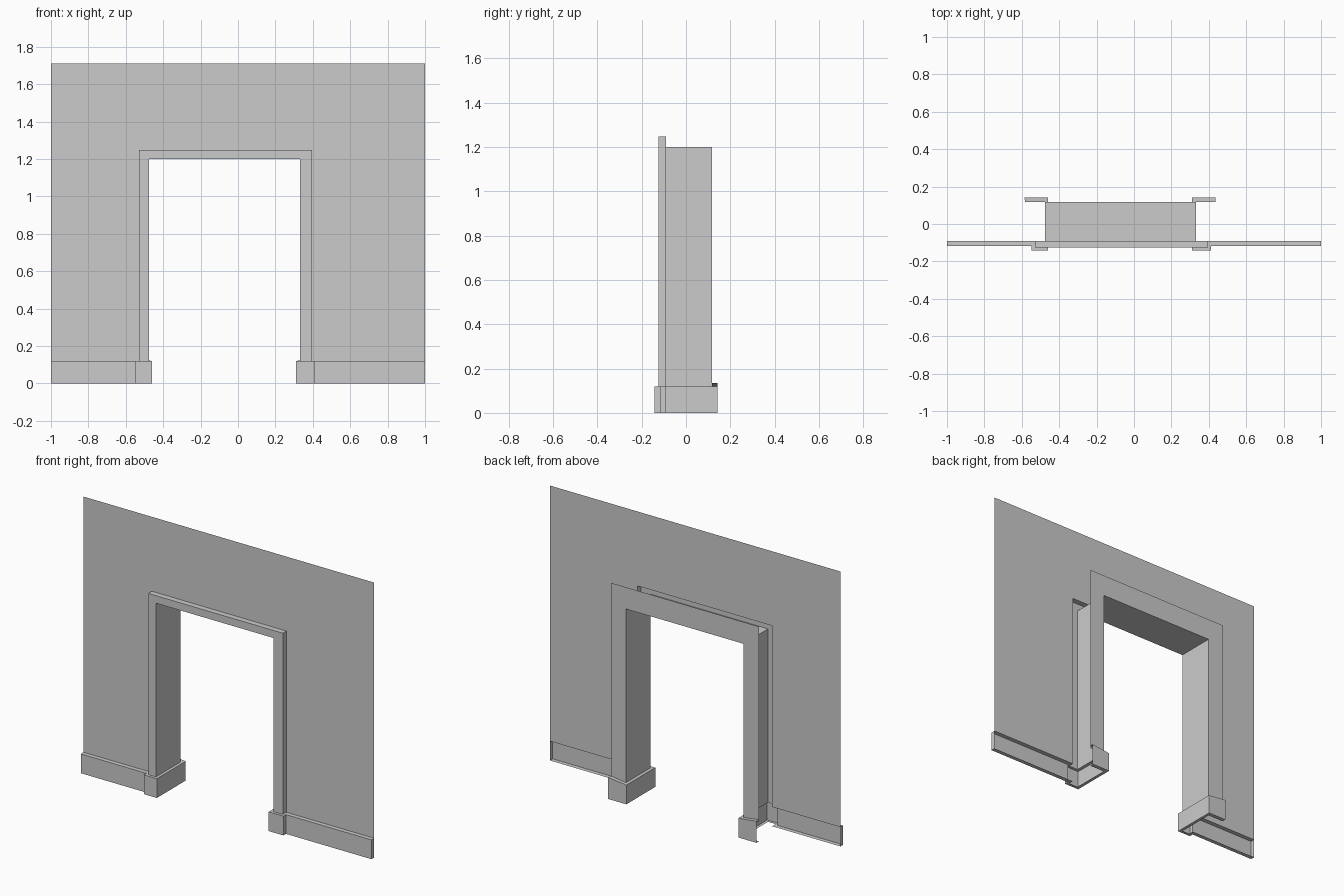
import bpy

if "Cube" in bpy.data.objects:
    bpy.data.objects.remove(bpy.data.objects["Cube"])

BASE = 0.12  # height of the skirting band


def make_object(name, verts, faces):
    mesh = bpy.data.meshes.new(name)
    mesh.from_pydata(verts, [], faces)
    mesh.update()
    obj = bpy.data.objects.new(name, mesh)
    bpy.context.collection.objects.link(obj)
    return obj


def arch_ring(x0, x1, top, y):
    """Open doorway-shaped outline: up the left, across, down the right."""
    return [(x0, y, BASE), (x0, y, top), (x1, y, top), (x1, y, BASE)]


def arch_band(name, *rings):
    """Join successive doorway outlines with quads."""
    verts = [p for ring in rings for p in arch_ring(*ring)]
    faces = []
    for r in range(len(rings) - 1):
        for i in range(3):
            a, b = r * 4 + i, r * 4 + i + 4
            faces.append((a + 1, a, b, b + 1))
    return make_object(name, verts, faces)


def skirting(name, inner, outer, flip):
    """Open-backed band following the wall path, with ledge, foot and end cap."""
    n = len(inner)
    verts = []
    for i, (a, b) in enumerate(zip(inner, outer)):
        top = 0.134 if i == n - 1 else BASE
        verts += [(*a, 0), (*b, 0), (*b, top), (*a, top)]
    faces = [(3, 0, 1, 2)]  # cap at the wall end
    for i in range(n - 1):
        for k in range(3):
            a = i * 4 + k
            faces.append((a, a + 4, a + 5, a + 1))
    if flip:
        faces = [f[::-1] for f in faces]
    return make_object(name, verts, faces)


# Doorway outlines from the wall edge, through the opening, to the back
wall_edge = (-1, 1, 1.71, -0.09)
wall_hole = (-0.53, 0.396, 1.247, -0.09)
casing_front = (-0.53, 0.396, 1.247, -0.125)
opening_front = (-0.477, 0.331, 1.2, -0.125)
opening_back = (-0.477, 0.331, 1.2, 0.117)
casing_back = (-0.583, 0.435, 1.335, 0.117)

arch_band("wall", wall_edge, wall_hole)
arch_band("front_casing", wall_hole, casing_front, opening_front)
arch_band("door_reveal", opening_front, opening_back)
arch_band("back_casing", opening_back, casing_back)

# Skirting and plinth blocks on each side of the doorway
ys_in = (-0.09, -0.09, -0.125, -0.125, 0.117, 0.117)
ys_out = (-0.117, -0.117, -0.142, -0.142, 0.142, 0.142)
sides = {
    "left": ((-1, -0.53, -0.53, -0.477, -0.477, -0.583),
             (-1, -0.549, -0.549, -0.459, -0.459, -0.585)),
    "right": ((1, 0.396, 0.396, 0.331, 0.331, 0.435),
              (1, 0.412, 0.412, 0.311, 0.311, 0.437)),
}
for side, (xs_in, xs_out) in sides.items():
    skirting(side + "_skirting", list(zip(xs_in, ys_in)),
             list(zip(xs_out, ys_out)), side == "right")
